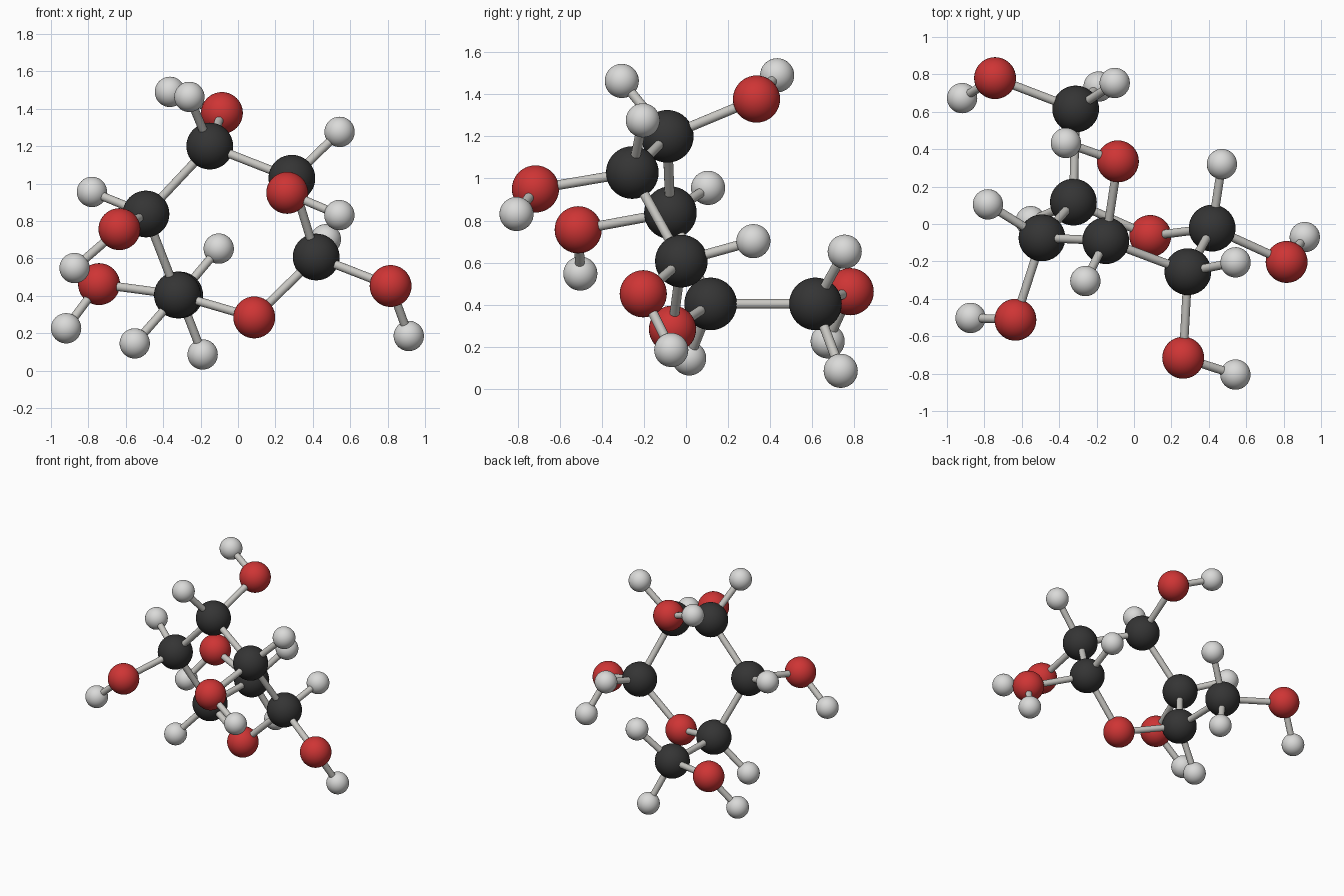
import bpy
from mathutils import Vector

if "Cube" in bpy.data.objects:
    bpy.data.objects.remove(bpy.data.objects["Cube"])


def material(name, color):
    m = bpy.data.materials.new(name)
    m.diffuse_color = (*color, 1)
    m.use_nodes = True
    m.node_tree.nodes["Principled BSDF"].inputs["Base Color"].default_value = m.diffuse_color
    return m


# element: (ball radius, material, plain name)
ELEMENTS = {
    "C": (0.125, material("charcoal", (0.035, 0.035, 0.035)), "carbon"),
    "O": (0.112, material("red", (0.62, 0.035, 0.035)), "oxygen"),
    "H": (0.081, material("pale grey", (0.70, 0.70, 0.69)), "hydrogen"),
}
BOND = material("bond grey", (0.58, 0.57, 0.54))
BOND_RADIUS = 0.023

# ball centres; the first letter of the key is the element
ATOMS = {
    # ring carbons, then the side carbon
    "C1": (0.418, -0.022, 0.607),
    "C2": (0.288, -0.255, 1.028),
    "C3": (-0.151, -0.089, 1.200),
    "C4": (-0.492, -0.074, 0.837),
    "C5": (-0.324, 0.117, 0.404),
    "C6": (-0.312, 0.615, 0.404),
    # oxygens
    "O1": (0.816, -0.203, 0.452),
    "O2": (0.263, -0.715, 0.950),
    "O3": (-0.086, 0.335, 1.377),
    "O4": (-0.634, -0.512, 0.756),
    "O5": (0.087, -0.064, 0.284),
    "O6": (-0.743, 0.780, 0.462),
    # hydrogens on carbons
    "H1": (0.470, 0.320, 0.702),
    "H2": (0.543, -0.205, 1.276),
    "H3": (-0.260, -0.305, 1.463),
    "H4": (-0.781, 0.105, 0.955),
    "H5": (-0.552, 0.015, 0.145),
    "H6a": (-0.103, 0.754, 0.652),
    "H6b": (-0.189, 0.735, 0.086),
    # hydrogens on oxygens
    "Ho1": (0.913, -0.070, 0.185),
    "Ho2": (0.542, -0.805, 0.831),
    "Ho3": (-0.364, 0.433, 1.490),
    "Ho4": (-0.874, -0.502, 0.548),
    "Ho6": (-0.919, 0.673, 0.226),
}

BONDS = ("C1-C2 C2-C3 C3-C4 C4-C5 C5-O5 O5-C1 C5-C6 "
         "C1-O1 C2-O2 C3-O3 C4-O4 C6-O6 "
         "C1-H1 C2-H2 C3-H3 C4-H4 C5-H5 C6-H6a C6-H6b "
         "O1-Ho1 O2-Ho2 O3-Ho3 O4-Ho4 O6-Ho6").split()


def finish(name, mat):
    ob = bpy.context.object
    ob.name = name
    ob.data.materials.append(mat)
    bpy.ops.object.shade_smooth_by_angle()


# balls
for key, pos in ATOMS.items():
    radius, mat, label = ELEMENTS[key[0]]
    bpy.ops.mesh.primitive_uv_sphere_add(segments=40, ring_count=20,
                                         radius=radius, location=pos)
    finish(f"{label}_ball_{key[1:]}", mat)

# sticks between ball centres
for bond in BONDS:
    a, b = (Vector(ATOMS[k]) for k in bond.split("-"))
    d = b - a
    bpy.ops.mesh.primitive_cylinder_add(
        vertices=24, radius=BOND_RADIUS, depth=d.length, location=(a + b) / 2,
        rotation=d.to_track_quat("Z", "Y").to_euler())
    finish("stick_" + bond.replace("-", "_"), BOND)
